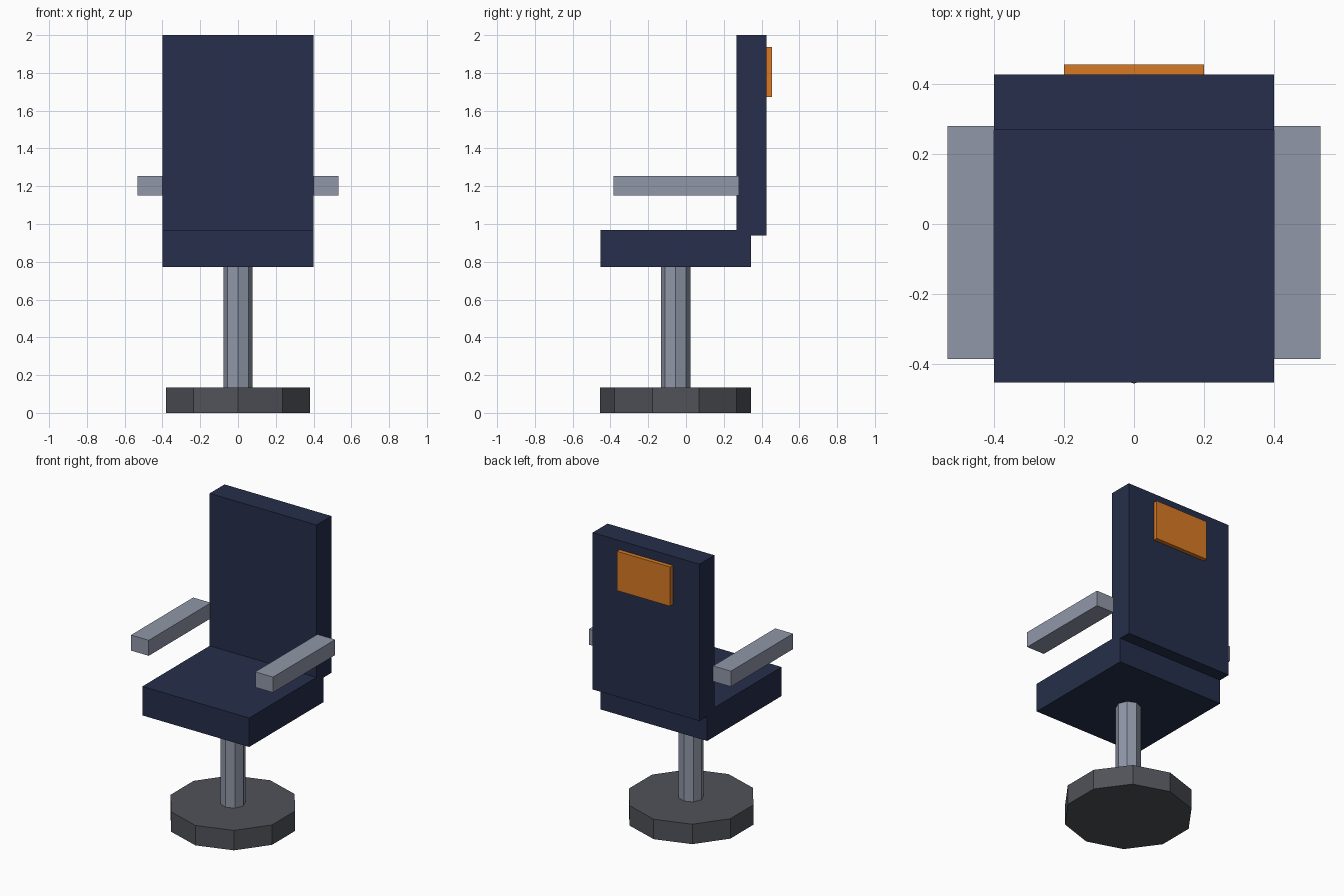
import bpy

if "Cube" in bpy.data.objects:
    bpy.data.objects.remove(bpy.data.objects["Cube"])


def material(name, rgb):
    mat = bpy.data.materials.new(name)
    mat.diffuse_color = (*rgb, 1)
    mat.use_nodes = True
    mat.node_tree.nodes["Principled BSDF"].inputs["Base Color"].default_value = mat.diffuse_color
    return mat


def finish(name, mat):
    obj = bpy.context.object
    obj.name = name
    obj.data.materials.append(mat)
    return obj


def box(name, x, y, z, mat):
    """Box from (min, max) ranges on each axis."""
    bpy.ops.mesh.primitive_cube_add(size=1, location=[(a + b) / 2 for a, b in (x, y, z)])
    bpy.context.object.scale = [b - a for a, b in (x, y, z)]
    bpy.ops.object.transform_apply(location=False, rotation=False, scale=True)
    return finish(name, mat)


def prism(name, sides, radius, y, z, mat):
    """Upright flat-sided cylinder spanning a z range."""
    bpy.ops.mesh.primitive_cylinder_add(vertices=sides, radius=radius, depth=z[1] - z[0],
                                        location=(0, y, (z[0] + z[1]) / 2))
    return finish(name, mat)


navy = material("navy_fabric", (0.019, 0.028, 0.07))
metal = material("light_metal", (0.28, 0.31, 0.39))
dark = material("dark_metal", (0.08, 0.085, 0.1))
orange = material("orange_panel", (0.69, 0.195, 0.018))

# Pedestal
prism("base", 10, 0.4, -0.055, (0, 0.135), dark)
prism("column", 8, 0.078, -0.055, (0.135, 0.772), metal)

# Cushions
box("seat", (-0.4, 0.4), (-0.452, 0.345), (0.772, 0.968), navy)
box("backrest", (-0.4, 0.4), (0.268, 0.427), (0.938, 2.0), navy)

# Panel on the rear of the backrest
box("rear_panel", (-0.2, 0.2), (0.42, 0.455), (1.672, 1.938), orange)

# Armrests on both sides
for side, label in ((-1, "left"), (1, "right")):
    box(f"{label}_armrest", sorted((side * 0.399, side * 0.532)), (-0.385, 0.28), (1.15, 1.255), metal)
